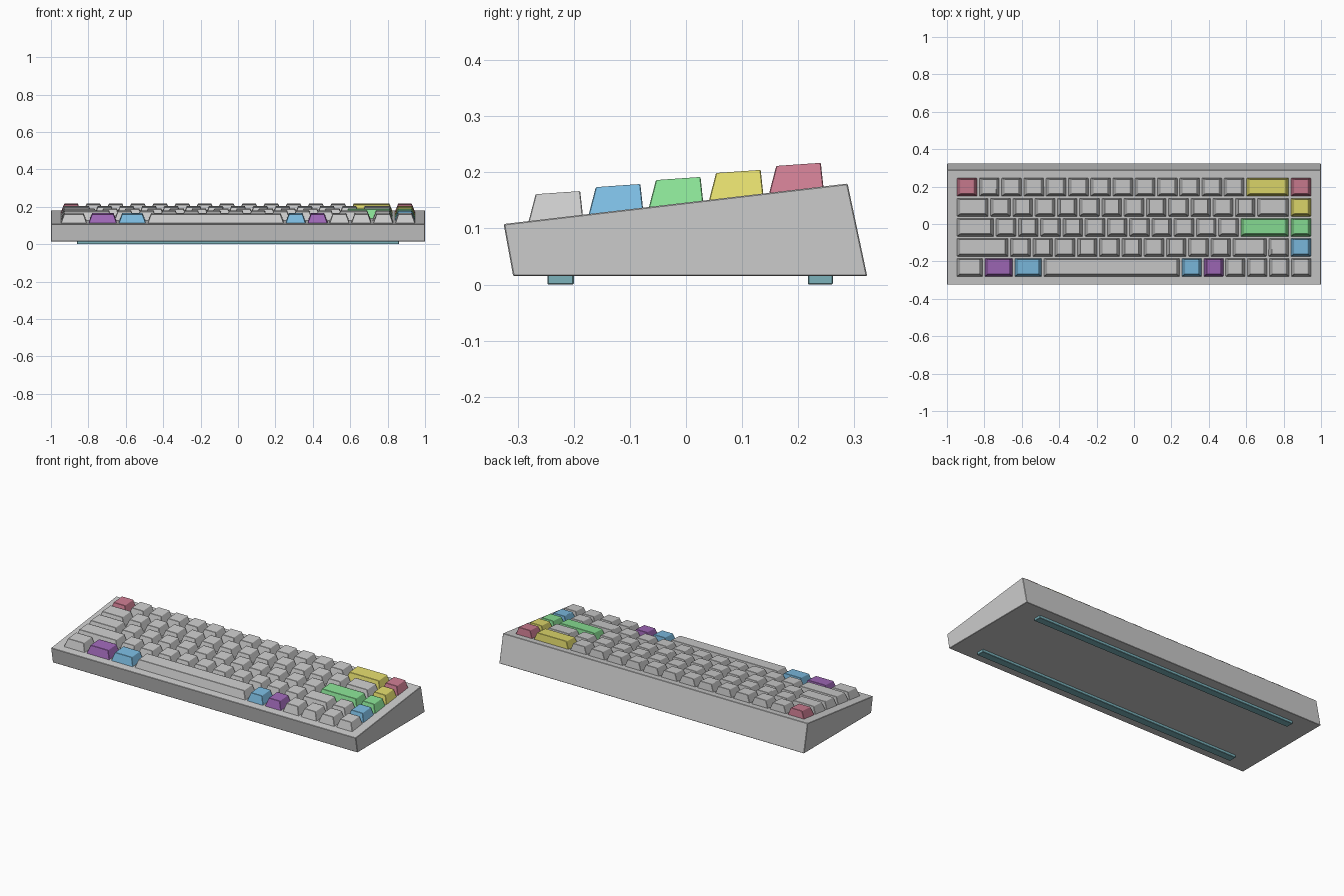
import bpy, bmesh

if "Cube" in bpy.data.objects:
    bpy.data.objects.remove(bpy.data.objects["Cube"])

def material(name, rgb):
    m = bpy.data.materials.new(name)
    m.diffuse_color = (*rgb, 1)
    m.use_nodes = True
    m.node_tree.nodes["Principled BSDF"].inputs["Base Color"].default_value = m.diffuse_color
    return m

MATS = {
    "r": material("rose", (0.60, 0.20, 0.28)),
    "y": material("yellow", (0.75, 0.70, 0.15)),
    "g": material("green", (0.25, 0.75, 0.30)),
    "b": material("blue", (0.20, 0.50, 0.75)),
    "p": material("purple", (0.35, 0.14, 0.48)),
    "t": material("teal", (0.20, 0.45, 0.50)),
}

def solid(name, lower, upper, mat=None, bevel=0.0):
    """Closed body lofted between two loops with equal point counts."""
    bm = bmesh.new()
    a = [bm.verts.new(p) for p in lower]
    b = [bm.verts.new(p) for p in upper]
    n = len(a)
    bm.faces.new(a[::-1])
    bm.faces.new(b)
    for i in range(n):
        j = (i + 1) % n
        bm.faces.new((a[i], a[j], b[j], b[i]))
    bmesh.ops.recalc_face_normals(bm, faces=bm.faces)
    me = bpy.data.meshes.new(name)
    bm.to_mesh(me)
    bm.free()
    ob = bpy.data.objects.new(name, me)
    bpy.context.collection.objects.link(ob)
    if mat:
        me.materials.append(MATS[mat])
    if bevel:
        mod = ob.modifiers.new("edge", "BEVEL")
        mod.width = bevel
        mod.segments = 1
    return ob

def deck(y):
    """Height of the sloping case top."""
    return 0.108 + 0.1175 * (y + 0.325)

# Wedge case: side profile extruded across x
profile = [(-0.308, 0.015), (0.323, 0.015), (0.288, deck(0.288)), (-0.325, 0.108)]
solid("case", [(-1, y, z) for y, z in profile],
      [(1, y, z) for y, z in profile], bevel=0.002)

# Long rubber feet
for name, y0, y1 in (("front_foot", -0.247, -0.200), ("rear_foot", 0.217, 0.262)):
    rect = [(-0.86, y0), (0.86, y0), (0.86, y1), (-0.86, y1)]
    solid(name, [(x, y, 0) for x, y in rect],
          [(x, y, 0.017) for x, y in rect], "t", 0.002)

def keycap(name, x0, x1, yc, mat):
    g, sx, sink = 0.005, 0.018, 0.004
    x0, x1 = x0 + g, x1 - g
    yf, yb = yc - 0.049, yc + 0.049
    zf, zb = deck(yf), deck(yb)
    low = [(x0, yf, zf - sink), (x1, yf, zf - sink),
           (x1, yb, zb - sink), (x0, yb, zb - sink)]
    tf, tb = (yf + 0.0135, zf + 0.048), (yb - 0.005, zb + 0.042)
    top = [(x0 + sx, *tf), (x1 - sx, *tf), (x1 - sx, *tb), (x0 + sx, *tb)]
    solid(name, low, top, mat, 0.0015)

# Key rows, front to back: widths in key units and coloured key indices
ROWS = [
    ([1.25, 1.35, 1.3, 6.2] + [5.9 / 6] * 6, {1: "p", 2: "b", 4: "b", 5: "p"}),
    ([2.4] + [1] * 10 + [1.6, 1, 1], {13: "b"}),
    ([1.75] + [1] * 11 + [2.25, 1], {12: "g", 13: "g"}),
    ([1.5] + [1] * 12 + [1.5, 1], {14: "y"}),
    ([1] * 13 + [2, 1], {0: "r", 13: "y", 14: "r"}),
]
UNIT = 0.119
for r, (widths, colours) in enumerate(ROWS):
    x = -8 * UNIT
    for c, w in enumerate(widths):
        keycap(f"key_row{r + 1}_{c + 1}", x, x + w * UNIT,
               -0.2325 + 0.1072 * r, colours.get(c))
        x += w * UNIT
